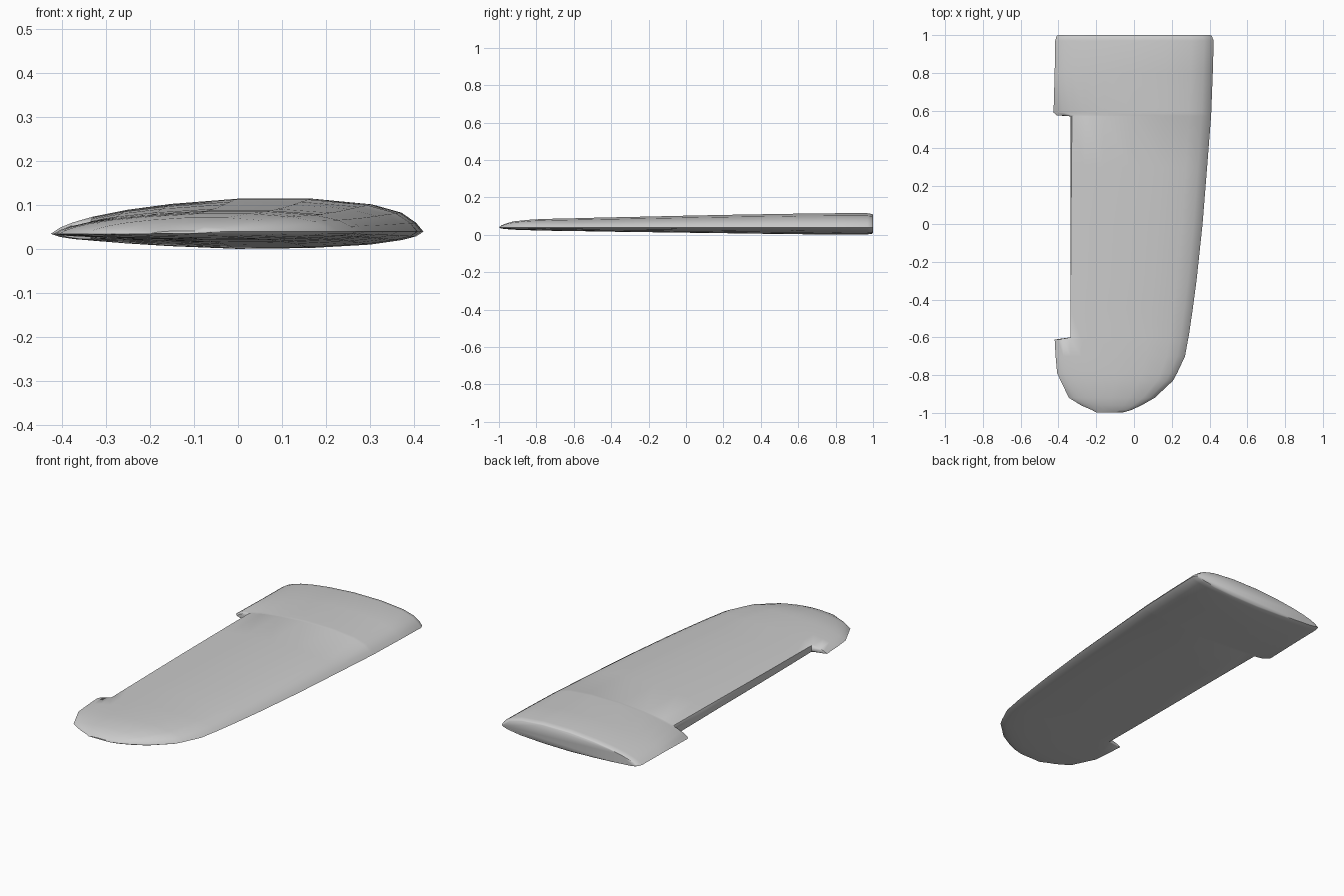
import bpy, bmesh

# Airfoil outline: (chord fraction from trailing edge, height fraction above/below chord line)
UPPER = [(0, 0), (.025, .18), (.06, .33), (.115, .5), (.2, .68), (.32, .85), (.5, 1), (.7, 1),
         (.86, .83), (.94, .58), (.98, .27), (1, 0)]
LOWER = [(.98, -.28), (.94, -.5), (.86, -.75), (.7, -.95), (.5, -1), (.32, -.83),
         (.2, -.65), (.115, -.48), (.06, -.36), (.025, -.22)]
NOTCH_X = -.337

# Span stations: y, trailing x, leading x, top z, bottom z, inside the aileron notch
STATIONS = [
    (1.0, -.402, .405, .106, .010, 0),
    (.995, -.41, .412, .111, .005, 0),
    (.97, -.417, .422, .115, .002, 0),
    (.80, -.42, .417, .115, .001, 0),
    (.59, -.426, .409, .113, .003, 0),
    (.575, -.41, .408, .113, .003, 0),
    (.57, -.424, .408, .112, .003, 1),
    (.30, -.424, .387, .108, .007, 1),
    (0, -.424, .363, .102, .011, 1),
    (-.30, -.424, .331, .095, .015, 1),
    (-.45, -.424, .311, .092, .017, 1),
    (-.60, -.424, .289, .088, .020, 1),
    (-.612, -.420, .286, .088, .020, 0),
    (-.70, -.415, .270, .086, .021, 0),
    (-.79, -.407, .228, .083, .023, 0),
    (-.83, -.388, .206, .081, .024, 0),
    (-.92, -.345, .110, .072, .027, 0),
    (-.96, -.280, .040, .061, .030, 0),
    (-.985, -.222, -.015, .051, .033, 0),
    (-.998, -.200, -.060, .042, .036, 0),
]

bm = bmesh.new()
rings = []
for y, te, le, top, bottom, notch in STATIONS:
    ring = []
    for u, h in UPPER + LOWER:
        mid = .035 + .005 * u
        x = te + (le - te) * u
        z = mid + (h * (top - mid) if h > 0 else h * (mid - bottom))
        if notch:                       # blunt rear face behind the hinge line
            x = max(x, NOTCH_X + abs(h) * .004)
        ring.append(bm.verts.new((x, y, z)))
    rings.append(ring)

# Skin between stations, then the root and tip caps
n = len(rings[0])
for a, b in zip(rings, rings[1:]):
    for i in range(n):
        j = (i + 1) % n
        bm.faces.new((a[i], a[j], b[j], b[i]))
bm.faces.new(rings[0])
bm.faces.new(rings[-1])
bmesh.ops.recalc_face_normals(bm, faces=bm.faces)

mesh = bpy.data.meshes.new("wing_panel")
bm.to_mesh(mesh)
bm.free()
wing = bpy.data.objects.new("wing_panel", mesh)
bpy.context.collection.objects.link(wing)
bpy.context.view_layer.objects.active = wing
wing.select_set(True)
bpy.ops.object.shade_smooth_by_angle(angle=.9)
